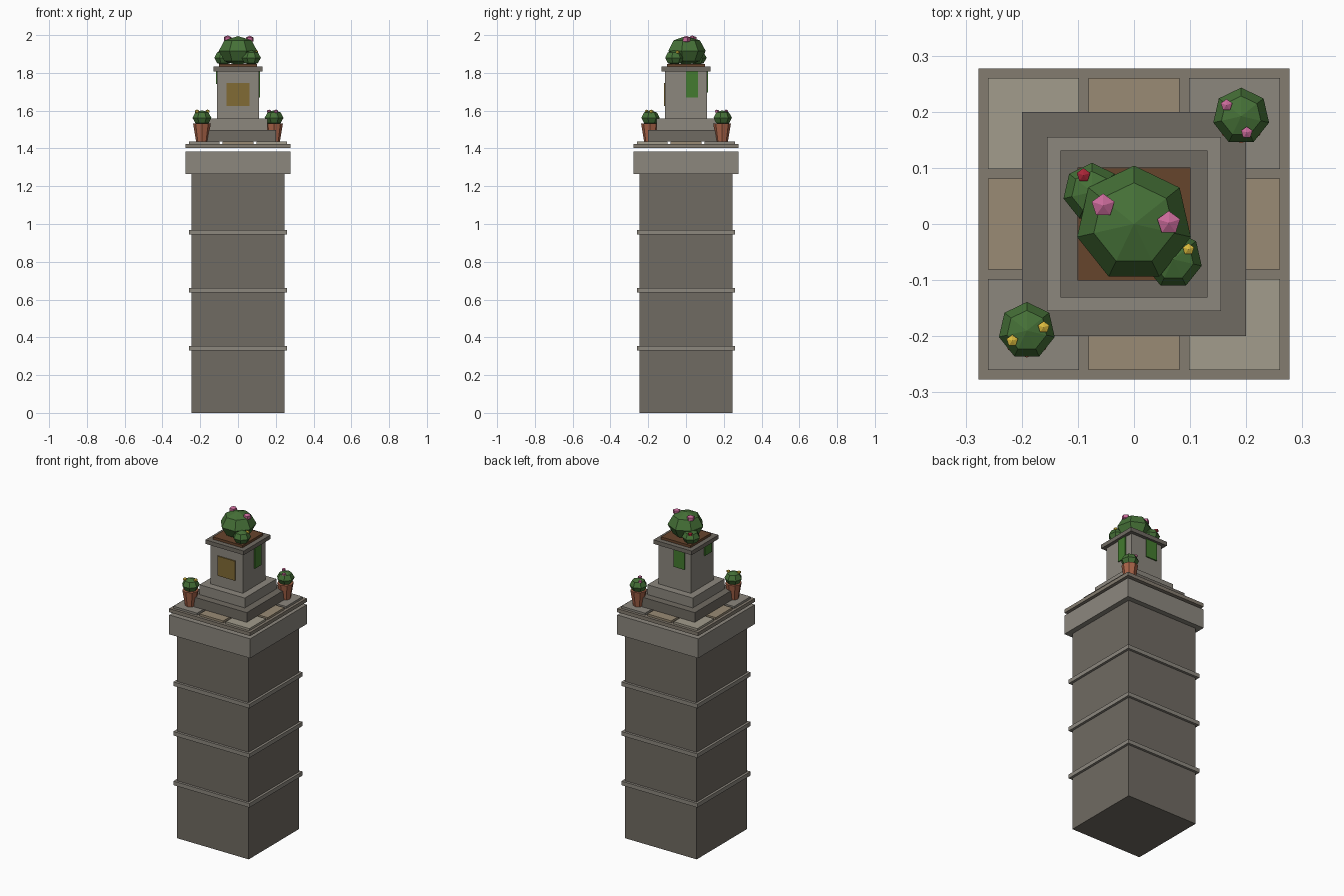
import bpy, bmesh
from math import sin, cos, pi

if "Cube" in bpy.data.objects:
    bpy.data.objects.remove(bpy.data.objects["Cube"])


def material(name, hex_code):
    m = bpy.data.materials.new(name)
    rgb = [(int(hex_code[i:i + 2], 16) / 255) ** 2.2 for i in (0, 2, 4)]
    m.diffuse_color = (*rgb, 1)
    m.use_nodes = True
    m.node_tree.nodes["Principled BSDF"].inputs["Base Color"].default_value = m.diffuse_color
    return m


DARK = material("dark_stone", "6f6a62")
LIGHT = material("light_stone", "8b867d")
SLAB = material("slab_stone", "837b6f")
TILE_TAN = material("tan_tile", "988a74")
TILE_PALE = material("pale_tile", "a19b8b")
GOLD = material("bronze", "806a38")
LEAF = material("leaf", "47703a")
VINE = material("vine", "457a33")
SOIL = material("soil", "664630")
CLAY = material("clay", "a8644a")
PINK = material("pink_petal", "c86a98")
RED = material("red_petal", "a82a3a")
YELLOW = material("yellow_petal", "d8b840")


def finish(name, bm, mat):
    bmesh.ops.recalc_face_normals(bm, faces=bm.faces)
    mesh = bpy.data.meshes.new(name)
    bm.to_mesh(mesh)
    bm.free()
    mesh.materials.append(mat)
    ob = bpy.data.objects.new(name, mesh)
    bpy.context.collection.objects.link(ob)


def box(name, x, y, z, mat):
    """Box from (low, high) pairs."""
    bm = bmesh.new()
    bmesh.ops.create_cube(bm, size=1)
    for v in bm.verts:
        v.co = [lo + (hi - lo) * (c + 0.5) for c, (lo, hi) in zip(v.co, (x, y, z))]
    finish(name, bm, mat)


def block(name, half, z0, z1, mat):
    box(name, (-half, half), (-half, half), (z0, z1), mat)


def lathe(name, centre, profile, sides, mat):
    """Faceted solid of revolution with a vertex on +y; zero radius makes a pole."""
    cx, cy, cz = centre
    bm = bmesh.new()
    rings = []
    for r, z in profile:
        n = sides if r > 1e-6 else 1
        rings.append([bm.verts.new((cx + r * sin(2 * pi * i / sides),
                                    cy + r * cos(2 * pi * i / sides), cz + z))
                      for i in range(n)])
    for a, b in zip(rings, rings[1:]):
        for i in range(sides):
            quad = [a[i % len(a)], a[(i + 1) % sides % len(a)],
                    b[(i + 1) % sides % len(b)], b[i % len(b)]]
            bm.faces.new(list(dict.fromkeys(quad)))
    finish(name, bm, mat)


def ball(name, centre, r, rz, sides, rings, mat):
    prof = [(r * sin(pi * k / rings), rz * cos(pi * k / rings)) for k in range(rings + 1)]
    prof[0], prof[-1] = (0, rz), (0, -rz)
    lathe(name, centre, prof, sides, mat)


def bush(name, centre, r, rz):
    ball(name, centre, r, rz, 7, 4, LEAF)


def flower(name, centre, r, mat):
    ball(name, centre, r * 1.12, r * 0.9, 5, 3, mat)


# tower shaft with bands and crown
block("shaft", 0.245, 0, 1.27, DARK)
for k in range(3):
    z = 0.33 + 0.307 * k
    block(f"band_{k + 1}", 0.26, z, z + 0.025, LIGHT)
block("crown", 0.277, 1.265, 1.385, LIGHT)

# terrace slab and paving
block("terrace_slab", 0.277, 1.402, 1.424, SLAB)
for i in range(3):
    for j in range(3):
        x, y = 0.179 * (i - 1), 0.179 * (j - 1)
        mat = LIGHT if i == j else TILE_PALE if i + j == 2 else TILE_TAN
        box(f"paving_{i}_{j}", (x - 0.081, x + 0.081), (y - 0.081, y + 0.081),
            (1.424, 1.437), mat)

# stepped pedestal
block("lower_step", 0.2, 1.437, 1.497, DARK)
block("upper_step", 0.155, 1.497, 1.558, LIGHT)
block("pedestal", 0.11, 1.558, 1.81, LIGHT)
block("pedestal_cap", 0.131, 1.808, 1.833, DARK)
block("soil", 0.101, 1.833, 1.848, SOIL)
box("plaque", (-0.06, 0.06), (-0.117, -0.109), (1.625, 1.746), GOLD)

# trailing vines
box("right_vine", (0.109, 0.117), (0, 0.063), (1.67, 1.81), VINE)
box("back_vine", (-0.07, 0.005), (0.109, 0.117), (1.695, 1.81), VINE)
box("left_vine", (-0.117, -0.109), (-0.085, -0.02), (1.742, 1.81), VINE)

# main planting
bush("main_bush", (0, 0, 1.917), 0.104, 0.078)
bush("right_bush", (0.07, -0.063, 1.88), 0.052, 0.04)
bush("left_bush", (-0.075, 0.057, 1.88), 0.052, 0.04)
flower("pink_flower_1", (-0.055, 0.033, 1.979), 0.022, PINK)
flower("pink_flower_2", (0.062, 0.002, 1.977), 0.022, PINK)
flower("red_flower", (-0.09, 0.087, 1.91), 0.013, RED)
flower("yellow_flower", (0.097, -0.045, 1.91), 0.011, YELLOW)

# corner pots
for side, s, mat, spots in (
        ("front", -1, YELLOW, ((-0.217, -0.208), (-0.161, -0.184))),
        ("back", 1, PINK, ((0.165, 0.212), (0.201, 0.163)))):
    c = 0.191 * s
    lathe(f"{side}_pot", (c, c, 0), [(0, 1.437), (0.031, 1.437), (0.047, 1.532), (0, 1.532)],
          8, CLAY)
    bush(f"{side}_pot_bush", (c, c + 0.001, 1.562), 0.051, 0.04)
    for k, (x, y) in enumerate(spots):
        flower(f"{side}_pot_flower_{k + 1}", (x, y, 1.596), 0.011, mat)
